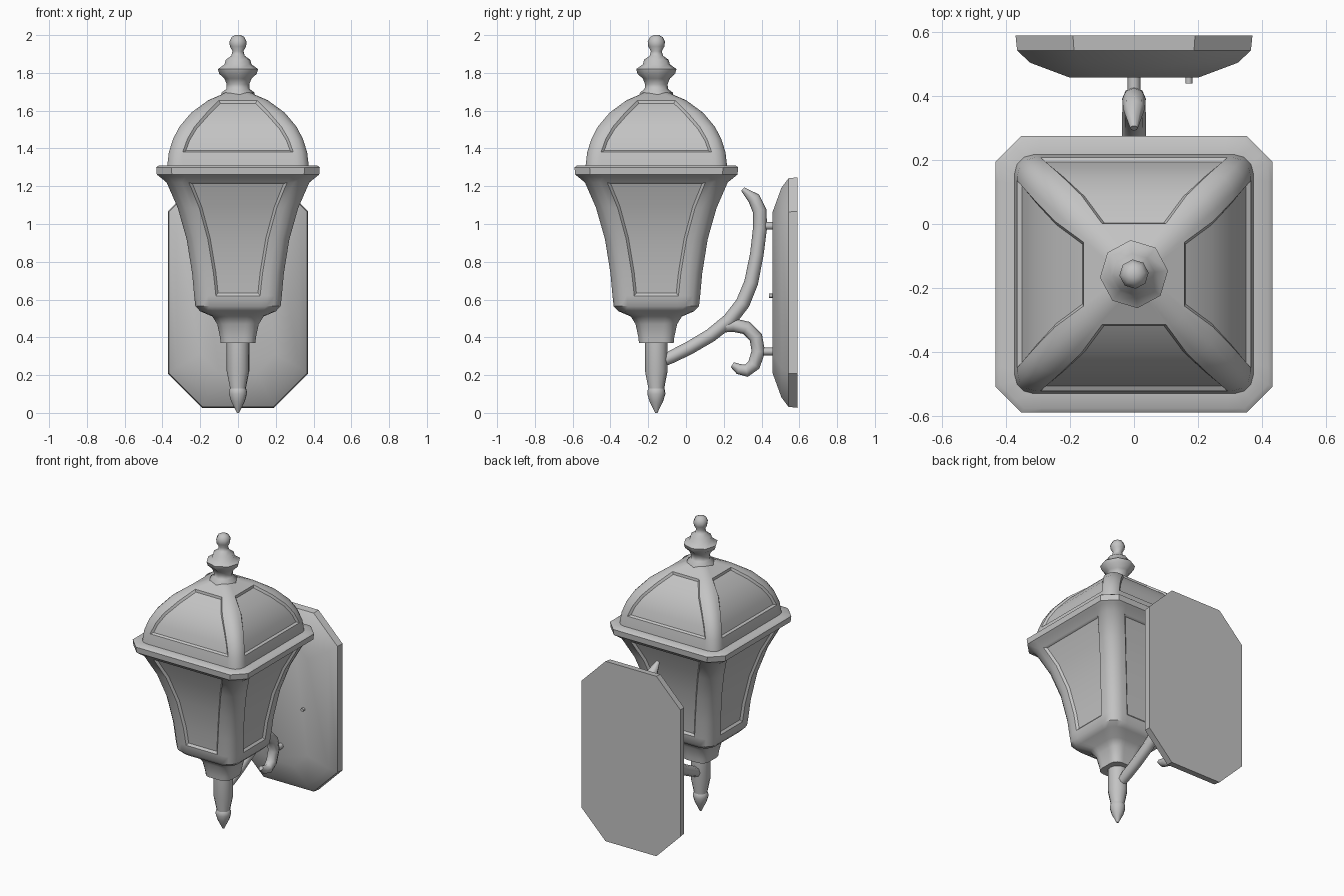
import bpy, bmesh, math
from mathutils import Matrix, Vector

cube = bpy.data.objects.get("Cube")
if cube:
    bpy.data.objects.remove(cube, do_unlink=True)

CY = -0.157  # lantern axis

grey = bpy.data.materials.new("painted grey metal")
grey.use_nodes = True
tone = (0.55, 0.55, 0.55, 1)
grey.diffuse_color = tone
grey.node_tree.nodes["Principled BSDF"].inputs["Base Color"].default_value = tone


def smooth(ob, angle):
    bpy.ops.object.select_all(action='DESELECT')
    ob.select_set(True)
    bpy.context.view_layer.objects.active = ob
    bpy.ops.object.shade_smooth_by_angle(angle=math.radians(angle))


def finish(name, bm, angle=40):
    mesh = bpy.data.meshes.new(name)
    bm.to_mesh(mesh)
    bm.free()
    mesh.materials.append(grey)
    ob = bpy.data.objects.new(name, mesh)
    bpy.context.collection.objects.link(ob)
    smooth(ob, angle)
    return ob


def skin(bm, rings):
    """Join rings of points with quads and cap both ends."""
    loops = [[bm.verts.new(p) for p in ring] for ring in rings]
    rows = []
    for a, b in zip(loops, loops[1:]):
        n = len(a)
        rows.append([bm.faces.new((a[i], a[(i + 1) % n], b[(i + 1) % n], b[i]))
                     for i in range(n)])
    bm.faces.new(loops[0])
    bm.faces.new(loops[-1])
    bmesh.ops.recalc_face_normals(bm, faces=bm.faces[:])
    return rows


def square_ring(z, w, c, k, p):
    """Square section: half width w, corner c (k=0 chamfer, k=1 round), panel half width p."""
    pts = []
    for side in range(4):
        turn = Matrix.Rotation(side * math.pi / 2, 3, 'Z')
        local = [(-p, -w), (p, -w)]
        for j in range(4):
            a = j * math.pi / 6
            arc = Vector((w - c + c * math.sin(a), -w + c - c * math.cos(a)))
            chord = Vector((w - c, -w)).lerp(Vector((w, -w + c)), j / 3)
            local.append(chord.lerp(arc, k))
        pts += [turn @ Vector((x, y, 0)) + Vector((0, CY, z)) for x, y in local]
    return pts


def panelled(name, rows, low, high, inset):
    """Square loft with a sunk panel on each side between two heights."""
    bm = bmesh.new()
    grid = skin(bm, [square_ring(*r) for r in rows])
    panels = [f for r, faces in zip(rows, grid) if low <= r[0] < high for f in faces[::6]]
    bmesh.ops.inset_region(bm, faces=panels, thickness=inset, depth=-inset, use_even_offset=True)
    return finish(name, bm)


def lathe(name, profile, sides=8, spin=0.1):
    bm = bmesh.new()
    step = 2 * math.pi / sides
    skin(bm, [[(r * math.cos(i * step + spin), CY + r * math.sin(i * step + spin), z)
               for i in range(sides)] for z, r in profile])
    return finish(name, bm, 50)


def tube(name, path):
    """Tapered round bar through (y, z, radius) points on the centre plane."""
    cu = bpy.data.curves.new(name, 'CURVE')
    cu.dimensions = '3D'
    cu.bevel_depth = 1
    cu.bevel_resolution = 2
    cu.use_fill_caps = True
    sp = cu.splines.new('POLY')
    sp.points.add(len(path) - 1)
    for pt, (y, z, r) in zip(sp.points, path):
        pt.co = (0, y, z, 1)
        pt.radius = r
    cu.materials.append(grey)
    ob = bpy.data.objects.new(name, cu)
    bpy.context.collection.objects.link(ob)
    bpy.ops.object.select_all(action='DESELECT')
    ob.select_set(True)
    bpy.context.view_layer.objects.active = ob
    bpy.ops.object.convert(target='MESH')
    smooth(bpy.context.object, 60)


def peg(name, x, z, r, y0, y1):
    bm = bmesh.new()
    place = Matrix.Translation((x, (y0 + y1) / 2, z)) @ Matrix.Rotation(math.pi / 2, 4, 'X')
    bmesh.ops.create_cone(bm, cap_ends=True, segments=8, radius1=r, radius2=r,
                          depth=y1 - y0, matrix=place)
    finish(name, bm, 50)


# Flared lantern body with cup below and rim above
panelled("lantern_body", [
    (0.37, 0.092, 0.05, 1, 0.03), (0.40, 0.095, 0.05, 1, 0.03),
    (0.47, 0.11, 0.055, 1, 0.04), (0.51, 0.135, 0.06, 1, 0.05),
    (0.538, 0.2, 0.07, 1, 0.1), (0.565, 0.226, 0.075, 1, 0.113),
    (0.62, 0.232, 0.075, 1, 0.117), (0.74, 0.243, 0.075, 1, 0.13),
    (0.92, 0.272, 0.075, 1, 0.16), (1.085, 0.319, 0.078, 1, 0.205),
    (1.22, 0.378, 0.08, 1, 0.26), (1.25, 0.415, 0.08, 0.3, 0.28),
    (1.262, 0.43, 0.08, 0, 0.29), (1.3, 0.433, 0.08, 0, 0.29),
    (1.31, 0.42, 0.075, 0, 0.29), (1.31, 0.36, 0.06, 0.5, 0.28)],
    0.62, 1.22, 0.013)

# Domed roof with four sunk panels
panelled("domed_roof", [
    (1.295, 0.376, 0.06, 1, 0.29), (1.38, 0.366, 0.06, 1, 0.293),
    (1.45, 0.344, 0.058, 1, 0.268), (1.515, 0.31, 0.055, 1, 0.23),
    (1.59, 0.247, 0.052, 1, 0.165), (1.655, 0.158, 0.045, 1, 0.1),
    (1.685, 0.088, 0.035, 1, 0.045), (1.695, 0.07, 0.03, 1, 0.035)],
    1.38, 1.655, 0.012)

# Turned ornaments above and below
lathe("top_finial", [
    (1.675, 0.09), (1.695, 0.088), (1.715, 0.062), (1.74, 0.06), (1.77, 0.072),
    (1.795, 0.1), (1.82, 0.107), (1.845, 0.072), (1.87, 0.065), (1.89, 0.036),
    (1.915, 0.029), (1.94, 0.043), (1.965, 0.046), (1.99, 0.034), (2.0, 0.014)])
lathe("lower_post", [(0.38, 0.06), (0.22, 0.06), (0.13, 0.042), (0.11, 0.042)], 12)
lathe("bottom_finial", [
    (0.135, 0.038), (0.122, 0.046), (0.1, 0.048), (0.06, 0.036), (0.025, 0.018), (0.0, 0.006)], 12)

# Curved bracket and its scroll
tube("bracket_arm", [
    (-0.12, 0.275, 0.03), (-0.07, 0.3, 0.034), (0.02, 0.345, 0.035), (0.13, 0.41, 0.036),
    (0.23, 0.49, 0.038), (0.3, 0.58, 0.038), (0.345, 0.69, 0.037), (0.375, 0.84, 0.036),
    (0.392, 0.98, 0.037), (0.39, 1.07, 0.037), (0.36, 1.135, 0.034), (0.3, 1.185, 0.012)])
tube("bracket_scroll", [
    (0.19, 0.455, 0.03), (0.25, 0.465, 0.036), (0.32, 0.45, 0.036), (0.37, 0.4, 0.036),
    (0.383, 0.325, 0.036), (0.36, 0.255, 0.035), (0.32, 0.223, 0.033), (0.28, 0.232, 0.028),
    (0.245, 0.255, 0.015)])
peg("upper_peg", 0, 0.99, 0.02, 0.4, 0.47)
peg("lower_peg", 0, 0.325, 0.02, 0.39, 0.47)
peg("mounting_screw", 0.172, 0.62, 0.011, 0.44, 0.48)


# Octagonal wall plate, stepping in towards the front
def plate_ring(y, hx, hz, c):
    quarter = [(hx, hz - c), (hx - c, hz)]
    ring = quarter + [(-x, z) for x, z in reversed(quarter)]
    ring += [(-x, -z) for x, z in ring]
    return [(x, y, z + 0.637) for x, z in ring]


bm = bmesh.new()
skin(bm, [plate_ring(0.59, 0.371, 0.61, 0.18), plate_ring(0.543, 0.366, 0.605, 0.178),
          plate_ring(0.505, 0.325, 0.555, 0.158), plate_ring(0.458, 0.2, 0.425, 0.1)])
finish("wall_plate", bm, 35)
